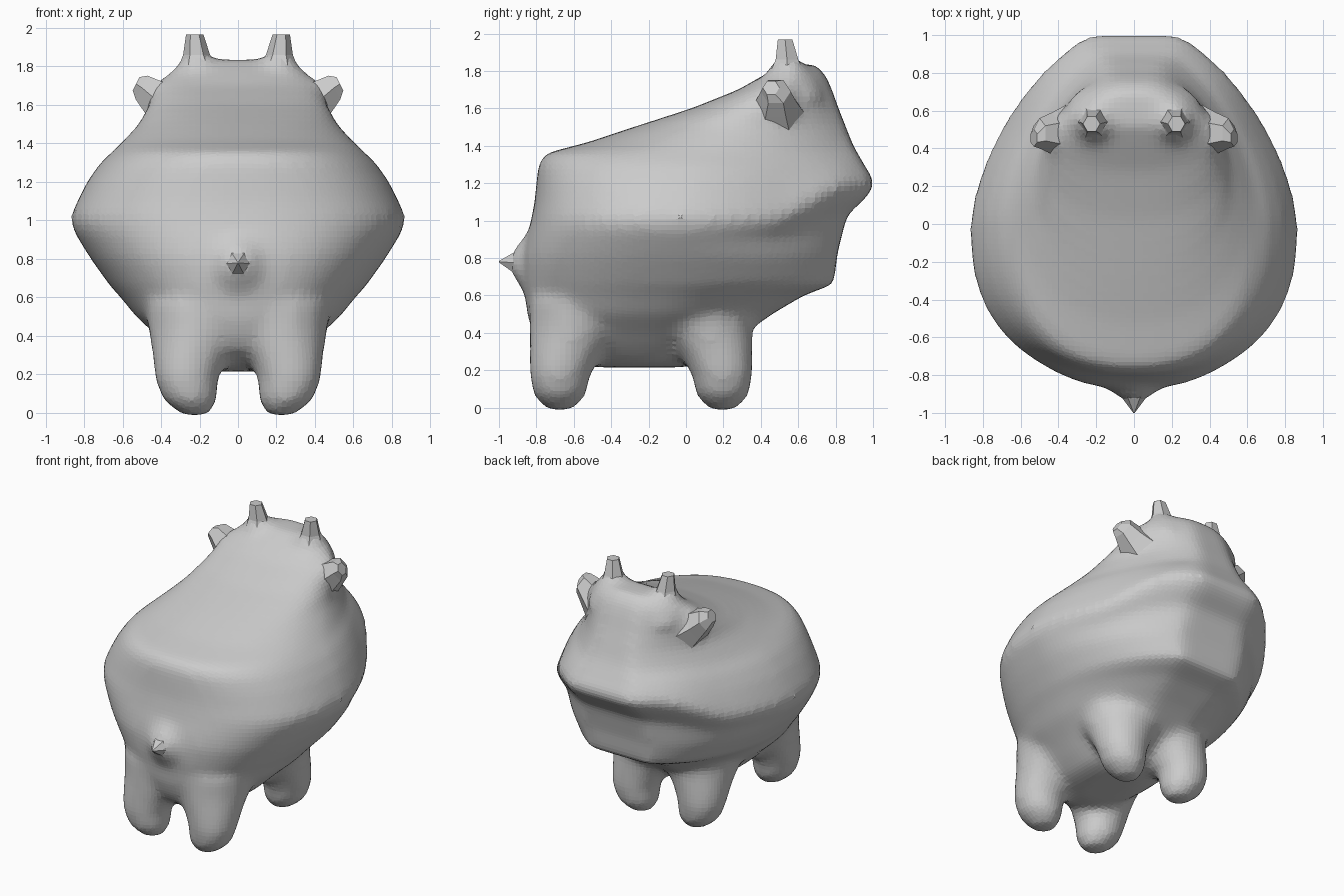
import bpy, bmesh, math
from mathutils import Vector

if "Cube" in bpy.data.objects:
    bpy.data.objects.remove(bpy.data.objects["Cube"])


def loft(bm, rings):
    """Skin a list of equal-length point rings and cap both ends."""
    vs = [[bm.verts.new(p) for p in r] for r in rings]
    n = len(vs[0])
    faces = [bm.faces.new((a[i], a[(i + 1) % n], b[(i + 1) % n], b[i]))
             for a, b in zip(vs, vs[1:]) for i in range(n)]
    faces += [bm.faces.new(vs[0][::-1]), bm.faces.new(vs[-1])]
    bmesh.ops.recalc_face_normals(bm, faces=faces)


def tube(bm, stations, axis, sides):
    """Round tube through (centre, radius) stations, rings square to axis."""
    q = Vector(axis).to_track_quat('Z', 'Y')
    rings = []
    for c, r in stations:
        angles = [math.tau * i / sides for i in range(sides)]
        rings.append([Vector(c) + q @ Vector((r * math.cos(t), r * math.sin(t), 0))
                      for t in angles])
    loft(bm, rings)


def finish(bm, name):
    me = bpy.data.meshes.new(name)
    bm.to_mesh(me)
    bm.free()
    ob = bpy.data.objects.new(name, me)
    bpy.context.collection.objects.link(ob)
    return ob


def power(v, e):
    return math.copysign(abs(v) ** e, v)


# body outlines: height, back y, front y, half width, widest y, lift of the snout end
levels = [
    (.215, -.50, .0, .15, -.22, 0), (.25, -.66, .12, .26, -.22, 0),
    (.33, -.78, .22, .35, -.22, 0), (.40, -.82, .32, .42, -.20, 0),
    (.50, -.85, .46, .53, -.16, 0), (.60, -.86, .63, .61, -.10, 0),
    (.66, -.87, .79, .665, -.06, 0), (.80, -.875, .81, .765, -.04, .03),
    (.92, -.85, .86, .84, -.03, .11), (.97, -.835, .96, .865, -.03, .15),
    (1.02, -.825, 1.01, .87, -.03, .17), (1.1, -.81, .99, .835, -.02, .14),
    (1.2, -.80, .95, .785, 0, .10), (1.3, -.79, .93, .715, .02, .04),
    (1.36, -.75, .915, .65, .04, 0),
    (1.42, -.52, .885, .59, .14, 0), (1.5, -.28, .855, .515, .24, 0),
    (1.6, .03, .815, .465, .37, 0), (1.7, .28, .78, .42, .47, 0),
    (1.78, .42, .745, .35, .55, 0), (1.835, .52, .69, .22, .60, 0)]
bm = bmesh.new()
rings = []
for z, yb, yf, w, yc, lift in levels:
    ring = []
    # front half tapers to a blunt flat face, back half is full and round
    front = 1.65 if z > .85 else 1.85
    for i in range(64):
        t = math.tau * i / 64
        c, s = math.cos(t), math.sin(t)
        if s > 0:
            y = yc + min(1.08 * power(s, 2 / front), 1) * (yf - yc)
            x = w * power(c, 2 / front)
        else:
            y = yc + power(s, 2 / 2.35) * (yc - yb)
            x = w * power(c, 2 / 2.35)
        k = min(max((y - .45) / .45, 0), 1)
        ring.append((x, y, z + lift * k * k * (3 - 2 * k)))
    rings.append(ring)
loft(bm, rings)

# four stubby legs flaring up into the body, outer faces kept upright
for sx in (1, -1):
    for y, d in ((-.675, 1), (.195, -1)):
        prof = [(-.015, .06, .22), (.015, .10, .23), (.07, .145, .25), (.18, .166, .268),
                (.28, .195, .25), (.36, .23, .225), (.45, .27, .2), (.58, .3, .19)]
        tube(bm, [((sx * x, y + d * max(0, r - .165), z), r) for z, r, x in prof],
             (0, 0, 1), 16)
    # swellings under the ears and horns
    tube(bm, [((sx * .22, .48, 1.56), .21), ((sx * .37, .47, 1.61), .14),
              ((sx * .45, .47, 1.66), .08)], (sx, 0, .4), 12)
    tube(bm, [((sx * .19, .56, 1.66), .19), ((sx * .2, .55, 1.78), .13),
              ((sx * .215, .54, 1.87), .065)], (0, 0, 1), 12)
# swelling under the tail
tube(bm, [((0, -.7, .76), .32), ((0, -.86, .76), .16), ((0, -.91, .77), .09),
          ((0, -.94, .775), .05)], (0, -1, 0), 16)
body = finish(bm, "body_and_legs")
rm = body.modifiers.new("fuse", 'REMESH')
rm.mode = 'VOXEL'
rm.voxel_size = .03
sm = body.modifiers.new("soften", 'SMOOTH')
sm.factor = .5
sm.iterations = 12

# horns and ears, faceted and mirrored
for sx, side in ((1, "right"), (-1, "left")):
    bm = bmesh.new()
    tube(bm, [((sx * .205, .54, 1.76), .12), ((sx * .215, .54, 1.86), .07),
              ((sx * .225, .53, 1.967), .045)], (0, 0, 1), 6)
    finish(bm, "horn_" + side)
    bm = bmesh.new()
    tube(bm, [((sx * .36, .48, 1.58), .15), ((sx * .435, .48, 1.635), .11),
              ((sx * .50, .48, 1.69), .08), ((sx * .53, .455, 1.71), .045)],
         (sx, 0, .5), 6)
    finish(bm, "ear_" + side)

# pointed tail stub
bm = bmesh.new()
tube(bm, [((0, -.86, .77), .1), ((0, -.925, .775), .06), ((0, -1.0, .78), .004)],
     (0, -1, 0), 6)
finish(bm, "tail")
